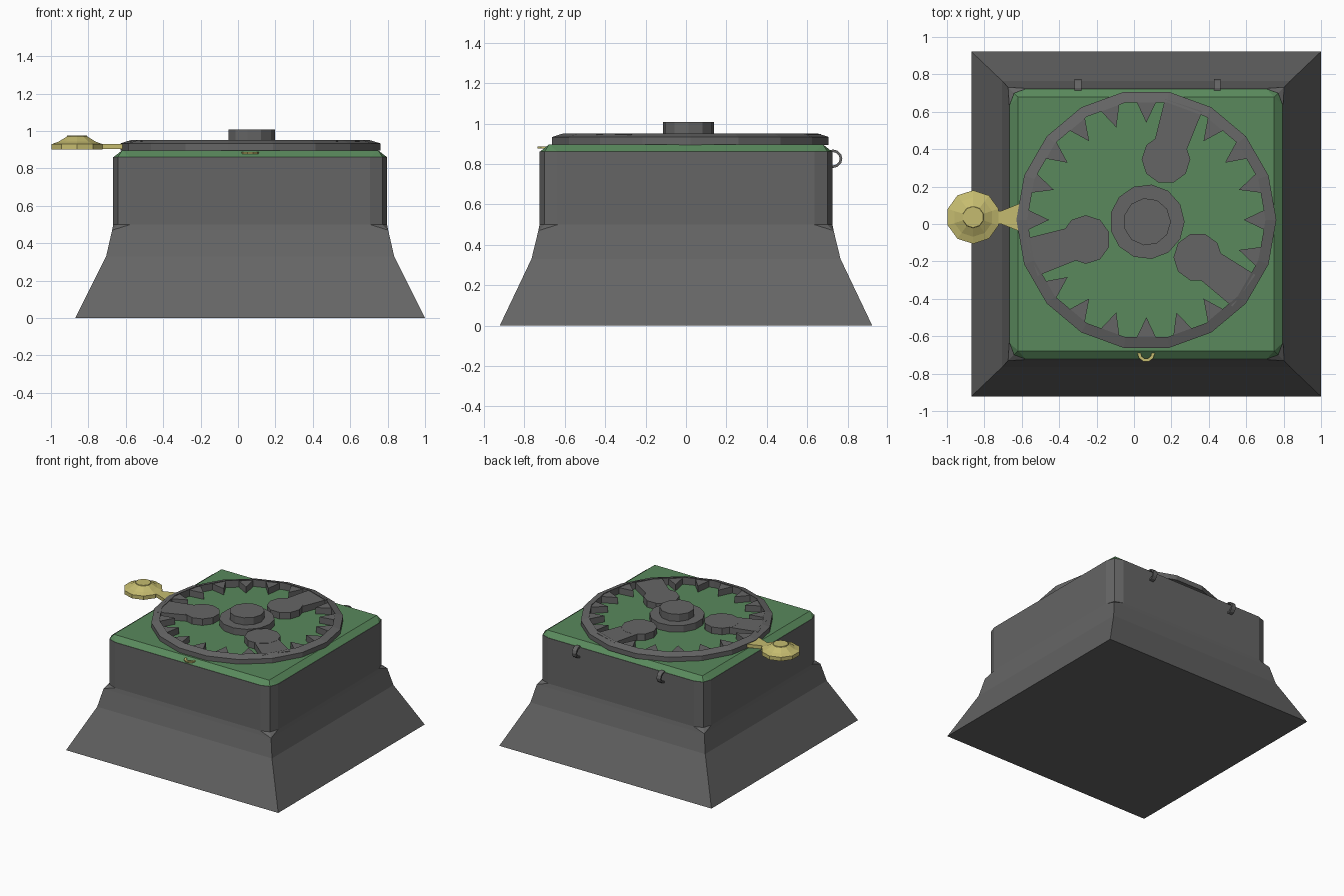
import bpy, bmesh
from math import cos, sin, radians, tau
from mathutils import Matrix

if "Cube" in bpy.data.objects:
    bpy.data.objects.remove(bpy.data.objects["Cube"])

CX = 0.065              # centre of the base
WHEEL = (0.066, 0.022)  # centre of the wheel
HUB = (0.070, 0.012)    # centre of the hub


def material(name, rgb):
    m = bpy.data.materials.new(name)
    m.diffuse_color = (*rgb, 1)
    m.use_nodes = True
    m.node_tree.nodes["Principled BSDF"].inputs["Base Color"].default_value = m.diffuse_color
    return m


IRON = material("dark_iron", (0.13, 0.13, 0.13))
GREEN = material("green", (0.10, 0.25, 0.107))
BRASS = material("brass", (0.56, 0.50, 0.16))


def loft(name, rings, mat=IRON, closed=False, matrix=None):
    """Skin equal-length point rings; cap the ends unless the loft is closed."""
    bm = bmesh.new()
    vs = [[bm.verts.new(p) for p in r] for r in rings]
    n = len(vs[0])
    pairs = list(zip(vs, vs[1:])) + ([(vs[-1], vs[0])] if closed else [])
    for a, b in pairs:
        for i in range(n):
            j = (i + 1) % n
            bm.faces.new((a[i], a[j], b[j], b[i]))
    if not closed:
        bm.faces.new(vs[0][::-1])
        bm.faces.new(vs[-1])
    bmesh.ops.remove_doubles(bm, verts=bm.verts, dist=1e-4)
    bmesh.ops.recalc_face_normals(bm, faces=bm.faces)
    if matrix:
        bm.transform(matrix)
    me = bpy.data.meshes.new(name)
    bm.to_mesh(me)
    bm.free()
    ob = bpy.data.objects.new(name, me)
    bpy.context.collection.objects.link(ob)
    me.materials.append(mat)
    return ob


def square(hx, hy, z, cut):
    """Rectangle outline with rounded corners (three points each)."""
    pts = []
    for sx, sy in ((1, 1), (-1, 1), (-1, -1), (1, -1)):
        corner = [(hx, hy - cut), (hx - cut * .27, hy - cut * .27), (hx - cut, hy)]
        if sx * sy < 0:
            corner.reverse()
        pts += [(CX + sx * x, sy * y, z) for x, y in corner]
    return pts


def circle(r, z, n, phase=0):
    return [(r * cos(tau * i / n + phase), r * sin(tau * i / n + phase), z) for i in range(n)]


def turned(name, profile, n, at=(0, 0), mat=IRON, closed=False, phase=0):
    return loft(name, [circle(r, z, n, phase) for r, z in profile], mat, closed,
                Matrix.Translation((*at, 0)))


def plate(name, outline, z0, z1, matrix=None, mat=IRON):
    return loft(name, [[(x, y, z) for x, y in outline] for z in (z0, z1)], mat, matrix=matrix)


# flared square base, small corner ledges, then the round-cornered body
loft("body", [square(.935, .922, 0, 0), square(.77, .765, .33, 0),
              square(.738, .731, .47, 0), square(.732, .725, .50, .09),
              square(.732, .725, .862, .09)])

# green lid
loft("lid", [square(.732, .725, .86, .09), square(.684, .678, .897, 0)], GREEN)

# wheel rim with sloping top
turned("wheel_rim", [(.695, .895), (.695, .934), (.637, .952), (.637, .895)], 18, WHEEL,
       closed=True)

# rim teeth, with a spoke and pad in place of three of them
for k in range(20):
    turn = Matrix.Translation((*WHEEL, 0)) @ Matrix.Rotation(radians(18 * k), 4, 'Z')
    if k in (4, 11, 18):
        plate("spoke", [(.36, -.085), (.645, -.105), (.645, .105), (.36, .085)], .89, .948, turn)
        loft("spoke_pad", [circle(.13, z, 10) for z in (.89, .949)],
             matrix=turn @ Matrix.Translation((.34, 0, 0)))
    else:
        plate("rim_tooth", [(.52, 0), (.64, -.057), (.64, .057)], .89, .947, turn)

# hub
turned("hub", [(.2, .89), (.2, .95)], 13, HUB)
turned("hub_cap", [(.127, .94), (.127, 1.007)], 11, HUB)

# brass knob and its neck on the left
turned("knob", [(.143, .90), (.143, .93), (.105, .943), (.058, .97), (.056, .975)],
       10, (-.86, .037), BRASS, phase=radians(18))
plate("knob_neck", [(-.76, 0), (-.71, 0), (-.61, -.04), (-.61, .11), (-.71, .07), (-.76, .07)],
      .903, .93, mat=BRASS)

# small brass loop at the front
turned("front_loop", [(.047, .877), (.047, .887), (.03, .887), (.03, .877)],
       10, (CX, -.69), BRASS, closed=True)

# hinge loops at the back
for x in (-.30, .445):
    loft("hinge_loop", [circle(r, z, 12) for r, z in
                        ((.046, -.018), (.046, .018), (.033, .018), (.033, -.018))],
         closed=True, matrix=Matrix.Translation((x, .728, .826)) @ Matrix.Rotation(radians(90), 4, 'Y'))
